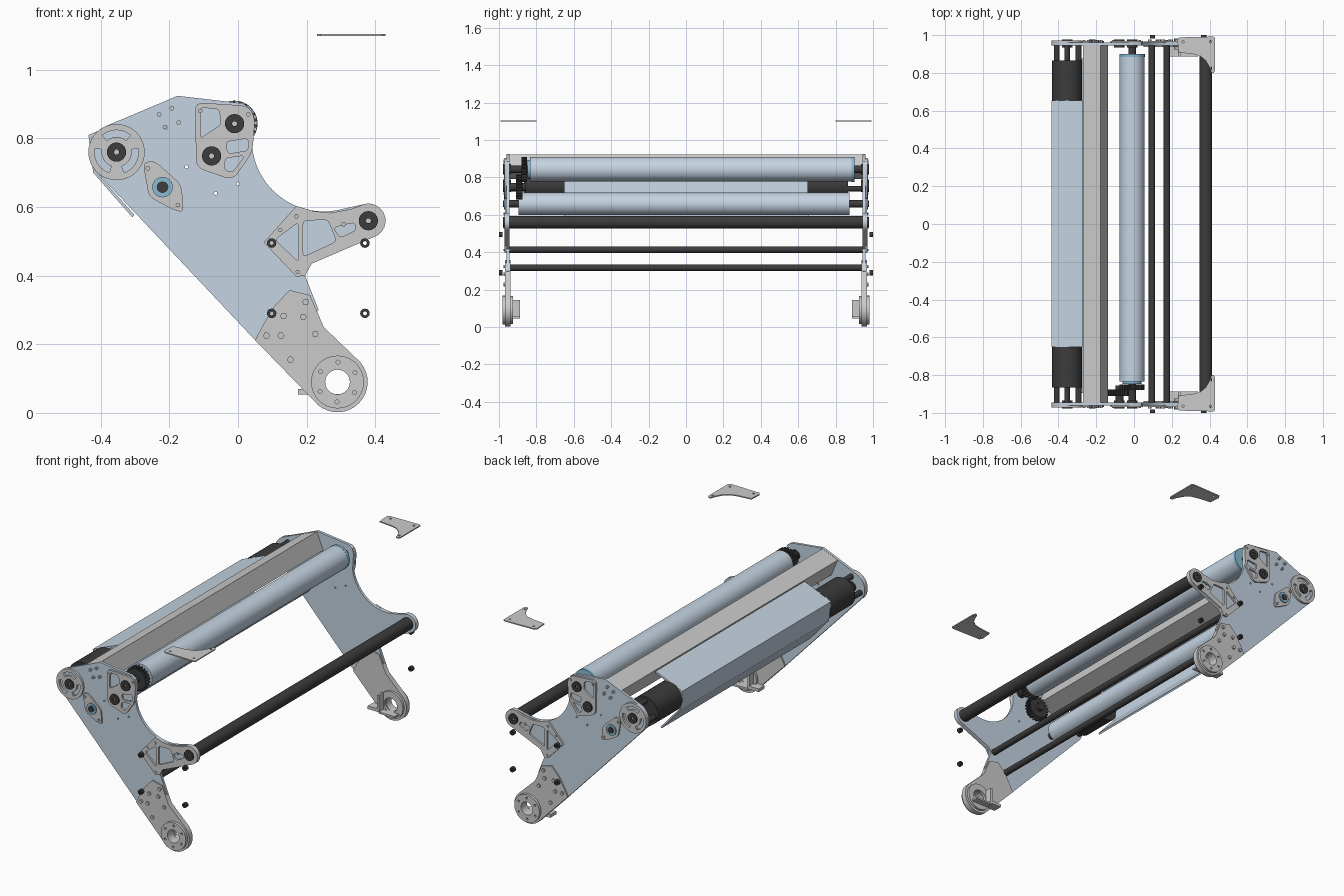
import bpy, bmesh
from math import sin, cos, pi, radians

if "Cube" in bpy.data.objects:
    bpy.data.objects.remove(bpy.data.objects["Cube"])


def material(name, rgb):
    m = bpy.data.materials.new(name)
    m.diffuse_color = (*rgb, 1)
    m.use_nodes = True
    m.node_tree.nodes["Principled BSDF"].inputs["Base Color"].default_value = m.diffuse_color
    return m


BLUE = material("pale_blue", (0.56, 0.66, 0.76))
CAP = material("bearing_blue", (0.25, 0.5, 0.68))
DARK = material("dark", (0.045, 0.045, 0.045))


def arc(cx, cz, r, a0=0, a1=360, n=16):
    a0, a1 = radians(a0), radians(a1)
    return [(cx + r * cos(a0 + (a1 - a0) * i / n), cz + r * sin(a0 + (a1 - a0) * i / n))
            for i in range(n + 1)]


def circle(cx, cz, r, n=24):
    return arc(cx, cz, r, 0, 360, n)[:-1]


def rounded(pts, r):
    """Round every corner of a polygon with a short quadratic curve."""
    out = []
    for i, (x, z) in enumerate(pts):
        ends = []
        for px, pz in (pts[i - 1], pts[(i + 1) % len(pts)]):
            d = ((px - x) ** 2 + (pz - z) ** 2) ** 0.5
            k = min(r / d, 0.45)
            ends.append((x + (px - x) * k, z + (pz - z) * k))
        (ax, az), (bx, bz) = ends
        for t in (0, 0.25, 0.5, 0.75, 1):
            u = 1 - t
            out.append((u * u * ax + 2 * u * t * x + t * t * bx,
                        u * u * az + 2 * u * t * z + t * t * bz))
    return out


def extrude(name, loops, y0, y1, mat=None, mirror=True, flat=False):
    """Fill nested XZ loops (inner loops are holes), extrude from y0 to y1, mirror in y."""
    cu = bpy.data.curves.new(name, "CURVE")
    cu.dimensions, cu.fill_mode, cu.extrude = "2D", "BOTH", abs(y1 - y0) / 2
    for loop in loops:
        s = cu.splines.new("POLY")
        s.points.add(len(loop) - 1)
        for p, (x, z) in zip(s.points, loop):
            p.co = (x, z, 0, 1)
        s.use_cyclic_u = True
    tmp = bpy.data.objects.new(name + "_curve", cu)
    bpy.context.collection.objects.link(tmp)
    dg = bpy.context.evaluated_depsgraph_get()
    me = bpy.data.meshes.new_from_object(tmp.evaluated_get(dg))
    bpy.data.objects.remove(tmp)
    bm = bmesh.new()
    bm.from_mesh(me)
    mid = (y0 + y1) / 2
    for v in bm.verts:
        x, a, b = v.co
        v.co = (x, a, b + mid) if flat else (x, b + mid, a)
    bmesh.ops.remove_doubles(bm, verts=bm.verts, dist=1e-5)
    bmesh.ops.recalc_face_normals(bm, faces=bm.faces)
    bm.to_mesh(me)
    bm.free()
    me.materials.clear()
    if mat:
        me.materials.append(mat)
    ob = bpy.data.objects.new(name, me)
    bpy.context.collection.objects.link(ob)
    if mirror:
        m = ob.modifiers.new("mirror", "MIRROR")
        m.use_axis = (False, True, False)
        m.use_mirror_merge = False
    return ob


REAR, LOW, TOP, MID = (-0.354, 0.76), (-0.22, 0.658), (-0.01, 0.843), (-0.077, 0.749)
ARM, FOOT = (0.38, 0.56), (0.29, 0.09)

# Side plates
outline = ([(-0.176, 0.924), (0.015, 0.902), (0.04, 0.885), (0.048, 0.86)]
           + arc(0.25, 0.797, 0.21, 188, 285, 24) + arc(*ARM, 0.05, 105, -65)
           + [(0.215, 0.435), (0.197, 0.418), (0.197, 0.395), (0.235, 0.3), (0.17, 0.23), (0.05, 0.212)]
           + arc(*REAR, 0.082, 225, 115))
holes = [circle(x, z, 0.005, 8) for x, z in ((-0.21, 0.83), (-0.065, 0.64), (-0.15, 0.717), (0.0, 0.668))]
extrude("side_plate", [outline] + holes, 0.945, 0.96, BLUE)

# Foot brackets with ring, inner flange and tab
foot = ([(0.05, 0.212), (0.075, 0.26), (0.105, 0.31), (0.15, 0.358), (0.21, 0.343), (0.25, 0.25)]
        + arc(*FOOT, 0.088, 42, -130))
extrude("foot_bracket", [foot, circle(*FOOT, 0.036)], 0.938, 0.967)
extrude("foot_ring", [circle(*FOOT, 0.077, 32), circle(*FOOT, 0.036)]
        + [circle(FOOT[0] + 0.058 * cos(a * pi / 3 + 0.5), FOOT[1] + 0.058 * sin(a * pi / 3 + 0.5), 0.006, 8)
           for a in range(6)], 0.967, 0.982)
extrude("foot_inner_flange", [circle(*FOOT, 0.075, 32), circle(*FOOT, 0.04)], 0.925, 0.938)
extrude("foot_tab", [[(0.175, 0.053), (0.2, 0.053), (0.245, 0.053), (0.245, 0.145), (0.233, 0.145),
                      (0.233, 0.07), (0.175, 0.07)]], 0.888, 0.94)
extrude("foot_shelf", [[(0.24, 0.045), (0.34, 0.045), (0.34, 0.055), (0.24, 0.055)]], 0.888, 0.94)

# Arm plates with triangular windows
arm = ([(0.17, 0.603), (0.22, 0.588), (0.27, 0.583), (0.33, 0.594)] + arc(*ARM, 0.05, 105, -65)
       + [(0.215, 0.435), (0.195, 0.4), (0.17, 0.397), (0.075, 0.497)])
windows = [rounded(p, 0.012) for p in (
    [(0.108, 0.505), (0.176, 0.555), (0.176, 0.44)],
    [(0.19, 0.56), (0.262, 0.563), (0.287, 0.5), (0.19, 0.455)],
    [(0.278, 0.54), (0.34, 0.555), (0.345, 0.533), (0.297, 0.51)])]
extrude("arm_plate", [arm] + windows, 0.96, 0.97)

# Rear hub rings with three curved windows
slots = [arc(*REAR, 0.064, a, a + 80, 10) + arc(*REAR, 0.044, a + 80, a, 10) for a in (-70, 50, 170)]
extrude("rear_hub_ring", [circle(*REAR, 0.082, 40)] + slots, 0.96, 0.972)

# Bearing plates
diamond = rounded([(-0.277, 0.73), (-0.243, 0.735), (-0.165, 0.665), (-0.158, 0.585), (-0.185, 0.59),
                   (-0.26, 0.63)], 0.02)
extrude("lower_bearing_plate", [diamond, circle(*LOW, 0.02)], 0.96, 0.968)
extrude("lower_bearing", [circle(*LOW, 0.03), circle(*LOW, 0.017)], 0.968, 0.974, CAP)
penta = rounded([(-0.125, 0.905), (0.03, 0.895), (0.05, 0.86), (0.042, 0.76), (-0.015, 0.678),
                 (-0.122, 0.715)], 0.025)
cuts = [rounded(p, 0.012) for p in (
    [(-0.11, 0.89), (-0.055, 0.885), (-0.05, 0.84), (-0.11, 0.8)],
    [(-0.035, 0.79), (0.03, 0.8), (0.03, 0.765), (-0.03, 0.755)],
    [(-0.037, 0.742), (0.02, 0.75), (-0.017, 0.7), (-0.04, 0.71)])]
extrude("upper_bearing_plate", [penta] + cuts, 0.96, 0.97)

# Hub caps
extrude("hub_cap", [c for p in (REAR, TOP, MID, ARM) for c in (circle(*p, 0.028), circle(*p, 0.008, 6))],
        0.935, 0.978, DARK)
extrude("lower_hub_cap", [circle(*LOW, 0.017)], 0.94, 0.978, DARK)

# Bolts on the side plates
px = [(-0.23, 0.87), (-0.193, 0.888), (-0.173, 0.846), (-0.213, 0.833), (0.17, 0.573), (0.123, 0.533),
      (0.308, 0.55), (0.174, 0.411), (-0.263, 0.713), (-0.175, 0.606), (-0.11, 0.88), (0.03, 0.87)]
extrude("plate_bolts", [circle(x, z, 0.007, 6) for x, z in px], 0.955, 0.975)
fx = [(0.197, 0.323), (0.133, 0.282), (0.19, 0.28), (0.083, 0.225), (0.125, 0.225), (0.153, 0.155), (0.225, 0.23)]
extrude("foot_bolts", [circle(x, z, 0.01, 6) for x, z in fx], 0.96, 0.976)
extrude("outer_nuts", [c for x in (0.098, 0.37) for z in (0.495, 0.29)
                       for c in (circle(x, z, 0.014, 12), circle(x, z, 0.006, 8))], 0.982, 1.0, DARK)

# Rollers, their shafts and the tie rods
extrude("upper_roller", [circle(*TOP, 0.066, 48)], -0.833, 0.885, BLUE, False)
extrude("upper_roller_cap", [circle(*TOP, 0.067, 48)], 0.885, 0.9, CAP, False)
extrude("upper_roller_drive_cap", [circle(*TOP, 0.05, 32)], -0.848, -0.833, CAP, False)
extrude("lower_roller", [circle(*LOW, 0.06, 48)], -0.895, 0.875, BLUE, False)
for n, p in (("upper_shaft", TOP), ("lower_shaft", LOW)):
    extrude(n, [circle(*p, 0.02)], -0.95, 0.95, DARK, False)
extrude("arm_tube", [circle(*ARM, 0.034, 32)], -0.945, 0.945, DARK, False)
extrude("tie_rods", [circle(0.174, 0.413, 0.017), circle(0.095, 0.316, 0.017)], -0.945, 0.945, DARK, False)

# Meshing gears at the drive end
def gear(x, z, n, phase):
    return [(x + r * cos((k + d + phase) * 2 * pi / n), z + r * sin((k + d + phase) * 2 * pi / n))
            for k in range(n) for d, r in ((0, 0.056), (0.3, 0.056), (0.45, 0.067), (0.75, 0.067))]


extrude("upper_gear", [gear(*TOP, 22, 0)], -0.88, -0.85, DARK, False)
extrude("idler_gear", [gear(*MID, 22, 0.5)], -0.91, -0.875, DARK, False)
extrude("idler_shaft", [circle(*MID, 0.022)], -0.95, -0.855, DARK, False)

# Black end drums with three mounting posts
extrude("end_drum", [circle(*REAR, 0.08, 40)], 0.65, 0.865, DARK)
extrude("drum_posts", [circle(REAR[0] + d, REAR[1] + e, 0.015, 12)
                       for d, e in ((-0.055, -0.02), (0, 0.055), (0.06, -0.02))], 0.86, 0.95, DARK)

# Folded cover between the drums
extrude("folded_cover", [[(-0.272, 0.878), (-0.436, 0.81), (-0.422, 0.70), (-0.308, 0.57), (-0.302, 0.577),
                          (-0.414, 0.703), (-0.426, 0.803), (-0.272, 0.867)]], -0.652, 0.655, BLUE, False)

# Tilted square cross beam
sq = [(-0.27, 0.883), (-0.177, 0.922), (-0.138, 0.829), (-0.231, 0.79)]
inner = [(-0.204 + (x + 0.204) * 0.9, 0.856 + (z - 0.856) * 0.9) for x, z in sq]
extrude("cross_beam", [sq, inner], -0.945, 0.945, None, False)

# Loose corner gussets above the frame
gusset = [(0.24, 0.988), (0.42, 0.992), (0.43, 0.985), (0.43, 0.81), (0.422, 0.8), (0.41, 0.802), (0.4, 0.83),
          (0.38, 0.865), (0.35, 0.89), (0.31, 0.9), (0.235, 0.908), (0.23, 0.975)]
extrude("corner_gusset", [gusset] + [circle(x, y, 0.006, 10) for x, y in
        ((0.26, 0.965), (0.405, 0.965), (0.413, 0.825))], 1.098, 1.104, None, True, True)

# Smooth round parts, keep edges sharp
bpy.ops.object.select_all(action="SELECT")
bpy.context.view_layer.objects.active = bpy.data.objects["side_plate"]
bpy.ops.object.shade_smooth_by_angle(angle=radians(28))
